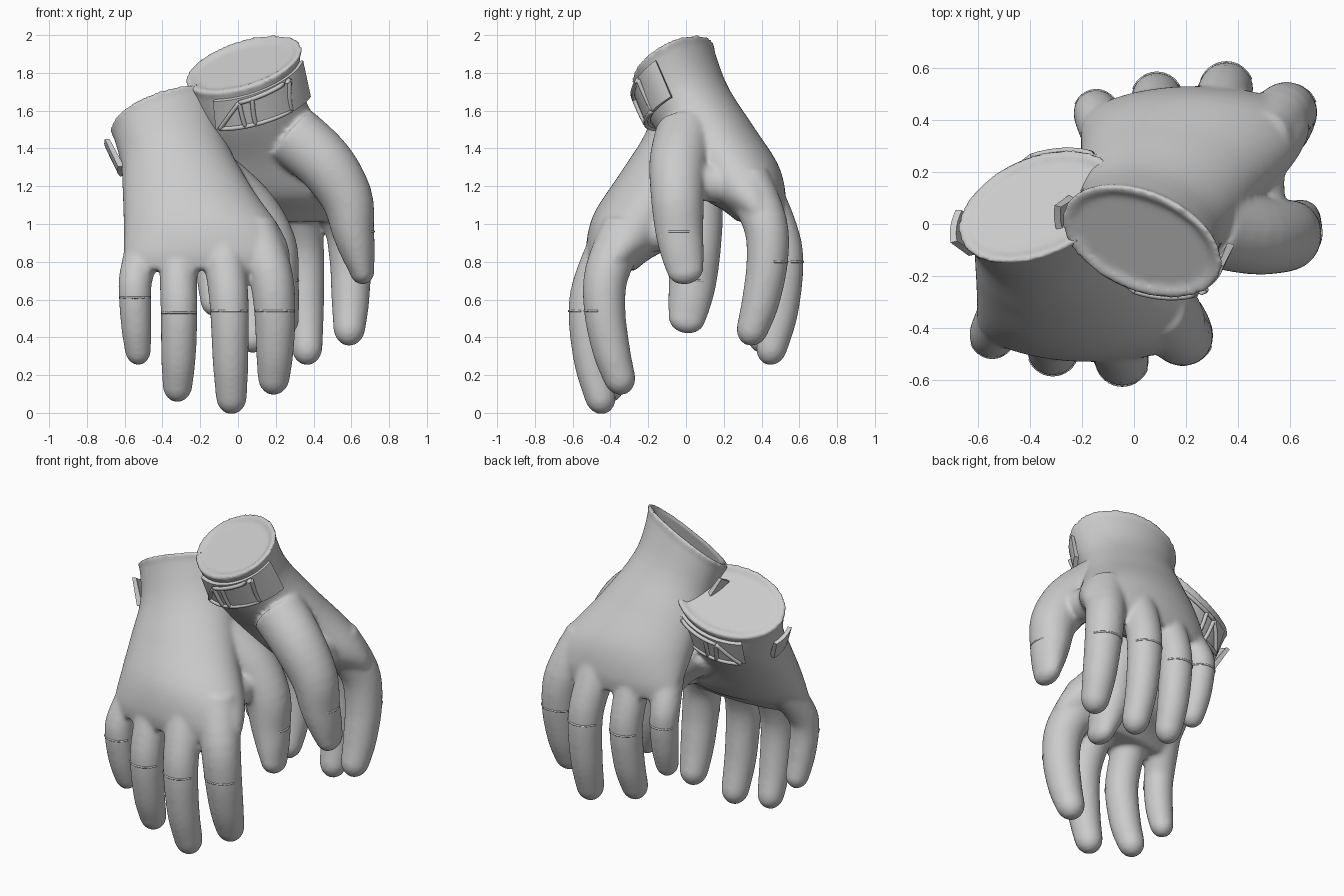
import bpy, bmesh, math
from mathutils import Vector, Matrix

if "Cube" in bpy.data.objects:
    bpy.data.objects.remove(bpy.data.objects["Cube"])

grey = bpy.data.materials.new("light_grey")
grey.diffuse_color = (0.6, 0.6, 0.6, 1)
grey.use_nodes = True
grey.node_tree.nodes["Principled BSDF"].inputs["Base Color"].default_value = grey.diffuse_color


def catmull(rows, t):
    """Smooth interpolation through rows of numbers, t in section units."""
    n = len(rows)
    i = max(0, min(int(t), n - 2))
    f = t - i
    a, b, c, d = (rows[max(0, min(j, n - 1))] for j in range(i - 1, i + 3))
    return [0.5 * (2 * q + (r - p) * f + (2 * p - 5 * q + 4 * r - s) * f * f
            + (3 * q - p - 3 * r + s) * f ** 3) for p, q, r, s in zip(a, b, c, d)]


def loft(bm, rings):
    """Closed skin over a list of equal rings."""
    vs = [[bm.verts.new(p) for p in ring] for ring in rings]
    n = len(vs[0])
    fs = [bm.faces.new((a[i], a[(i + 1) % n], b[(i + 1) % n], b[i]))
          for a, b in zip(vs, vs[1:]) for i in range(n)]
    fs += [bm.faces.new(vs[0][::-1]), bm.faces.new(vs[-1])]
    bmesh.ops.recalc_face_normals(bm, faces=fs)


def tube(bm, pts, seg=20, round_tip=False):
    """Round limb through (x, y, z, radius, widening in y) points."""
    pts = [(list(p) + [1])[:5] for p in pts]
    if round_tip:
        d = (Vector(pts[-1][:3]) - Vector(pts[-2][:3])).normalized()
        e, r, w = Vector(pts[-1][:3]), pts[-1][3], pts[-1][4]
        for k in range(1, 6):
            a = math.radians(k * 17)
            pts.append([*(e + d * r * 1.2 * math.sin(a)), r * math.cos(a), w])
    rings = []
    for i, p in enumerate(pts):
        tan = Vector(pts[min(i + 1, len(pts) - 1)][:3]) - Vector(pts[max(i - 1, 0)][:3])
        tan.normalize()
        ref = Vector((1, 0, 0)) if abs(tan.x) < 0.8 else Vector((0, 0, 1))
        b = tan.cross(ref).normalized()
        a = b.cross(tan)
        rings.append([Vector(p[:3]) + p[3] * (a * math.cos(w) + p[4] * b * math.sin(w))
                      for w in (math.tau * k / seg for k in range(seg))])
    loft(bm, rings)


def make(name, bm, smooth=True):
    me = bpy.data.meshes.new(name)
    bm.to_mesh(me)
    bm.free()
    me.materials.append(grey)
    for p in me.polygons:
        p.use_smooth = smooth
    ob = bpy.data.objects.new(name, me)
    bpy.context.collection.objects.link(ob)
    parts.append(ob)
    return ob


parts = []

# hand sections from cuff rim to knuckles: centre, half width u, half depth v
hand = [
    (-.37, .07, 1.59, .30, .07, .09, -.02, -.20, .12),
    (-.34, -.015, 1.38, .28, .05, .06, 0, -.20, .10),
    (-.27, -.155, 1.17, .34, .02, .02, 0, -.20, .09),
    (-.19, -.285, .97, .415, 0, 0, 0, -.205, .08),
    (-.165, -.365, .84, .44, 0, 0, 0, -.165, .03),
    (-.165, -.395, .75, .42, 0, 0, 0, -.12, 0)]


def skin(theta, t, off=0.0):
    """Point on the hand surface at an angle and a distance down the hand."""
    r = catmull(hand, t)
    c, u, v = Vector(r[:3]), Vector(r[3:6]), Vector(r[6:9])
    d = u * math.cos(theta) + v * math.sin(theta)
    return c + d * (1 + off / d.length)


# fingers, thumb and the web between them: x, y, z, radius, widening in y
fingers = {
    "little": [(-.49, -.31, .90, .10), (-.54, -.41, .72, .09), (-.545, -.43, .61, .086),
               (-.538, -.41, .45, .08), (-.53, -.38, .335, .07)],
    "ring": [(-.31, -.36, .93, .11), (-.315, -.455, .70, .10), (-.312, -.485, .53, .098),
             (-.315, -.455, .30, .092), (-.32, -.41, .15, .08)],
    "middle": [(-.09, -.37, .95, .12), (-.06, -.48, .72, .108), (-.045, -.52, .54, .103),
               (-.04, -.50, .28, .095), (-.035, -.455, .09, .083)],
    "index": [(.08, -.32, .97, .13), (.17, -.42, .74, .118), (.195, -.43, .54, .11),
              (.195, -.395, .33, .1), (.19, -.355, .195, .086)],
    "thumb": [(-.11, 0, 1.21, .165, 1), (.06, .04, 1.06, .155, 1), (.175, .045, .88, .138, 1.02),
              (.21, .035, .70, .112, 1.14), (.235, .02, .59, .092, 1.25),
              (.255, .005, .50, .068, 1.45)],
    "web": [(.06, -.33, .95, .09), (.075, -.22, .95, .10), (.08, -.11, .96, .10),
            (.08, 0, .99, .10)]}

# glove body: capped cuff, palm, fingers, thumb fused together
ts = [k * math.tau / 48 for k in range(48)]
bm = bmesh.new()
profile = [(.12, -.035), (.03, -.03), (0, -.018), (-.01, 0), (.02, .01), (.1, .01), (.2, 0)]
profile += [(.3 + k * .2, 0) for k in range(24)]
loft(bm, [[skin(a, t, o) for a in ts] for t, o in profile])
for pts in fingers.values():
    rows = [(list(p) + [1])[:5] for p in pts]
    tube(bm, [catmull(rows, k / 4) for k in range(4 * (len(rows) - 1) + 1)], 24, True)
body = make("glove_body", bm)
m = body.modifiers.new("fuse", "REMESH")
m.mode = "VOXEL"
m.voxel_size = 0.013
m.use_smooth_shade = True
m = body.modifiers.new("soften", "SMOOTH")
m.factor = 0.5
m.iterations = 10

# fold line across the back of each finger
bm = bmesh.new()
for name, pts in fingers.items():
    if name == "web":
        continue
    k, mid = (3, 0) if name == "thumb" else (2, -90)
    x, y, z, r = pts[k][:4]
    r -= .003
    arc = [math.radians(mid + a) for a in range(-70, 71, 10)]
    tube(bm, [(x + r * math.cos(a), y + r * math.sin(a), z, .006) for a in arc], 8)
make("finger_folds", bm)

# wrist strap: curved plate on the palm side of the cuff, flaring at the thumb end
bm = bmesh.new()
rings = []
for k in range(31):
    a = math.radians(-125 + k * 3.8)
    hi, lo, f = .3, 1.05, .022 * (k / 30) ** 2
    rings.append([skin(a, hi, 0), skin(a, hi, .02), skin(a, lo, .028 + f), skin(a, lo, f)])
loft(bm, rings)
make("wrist_strap", bm, False)


# raised buckle frame with triangular and square windows
def bar(bm, a0, t0, a1, t1):
    pts = []
    for k in range(13):
        f = k / 12
        p = skin(math.radians(a0 + (a1 - a0) * f), t0 + (t1 - t0) * f, .03)
        pts.append((*p, .012))
    tube(bm, pts, 8)


bm = bmesh.new()
for b in [(-120, 1.03, -45, 1.03), (-98, .4, -45, .36), (-120, 1.03, -98, .4),
          (-98, .4, -94, 1.03), (-86, .4, -84, 1.03), (-45, .36, -45, 1.03)]:
    bar(bm, *b)
make("buckle_frame", bm)

# loose strap end flaring off the little finger side
bm = bmesh.new()
rings = []
for k in range(7):
    a = math.radians(-190 + k * 5)
    rings.append([skin(a, .42, .035), skin(a, .40, .06), skin(a, 1.18, .025), skin(a, 1.2, -.01)])
loft(bm, rings)
make("strap_end", bm, False)

# second glove: mirrored front to back, shifted right and up
flip = Matrix.Translation((.4, 0, .26)) @ Matrix.Diagonal((1, -1, 1, 1))
for ob in list(parts):
    twin = ob.copy()
    twin.data = ob.data.copy()
    twin.data.transform(flip)
    twin.data.flip_normals()
    twin.name = "back_" + ob.name
    ob.name = "front_" + ob.name
    bpy.context.collection.objects.link(twin)
